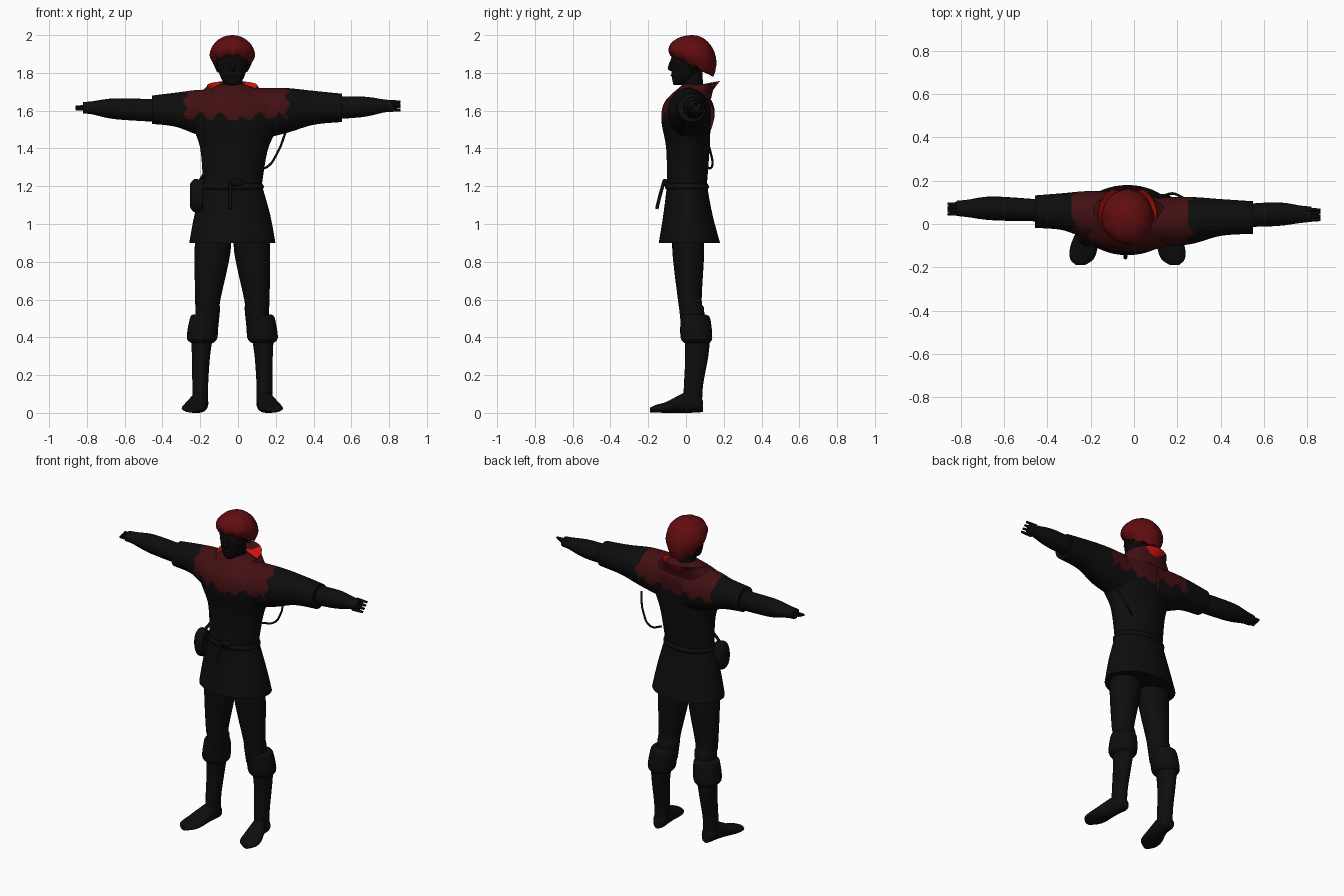
import bpy, bmesh
from math import sin, cos, pi, radians, sqrt
from mathutils import Vector

default_cube = bpy.data.objects.get("Cube")
if default_cube:
    bpy.data.objects.remove(default_cube)

MID = -.03  # body centre line
SEGMENTS = 48
parts = []


def material(name, red, green, blue):
    mat = bpy.data.materials.new(name)
    mat.use_nodes = True
    color = (red, green, blue, 1)
    mat.diffuse_color = color
    mat.node_tree.nodes["Principled BSDF"].inputs["Base Color"].default_value = color
    return mat


BLACK = material("black cloth", .004, .004, .004)
SKIN = material("dark skin", .003, .003, .003)
COWL = material("dark red cloth", .055, .005, .006)
HAIR = material("deep red hair", .12, .004, .005)
BRIGHT = material("bright red scarf", .7, .008, .004)


def skin_rings(name, rings, materials, caps=True, rule=None):
    """Join closed rings of points into a tube; the rule picks face colours."""
    bm = bmesh.new()
    rows = [[bm.verts.new(point) for point in ring] for ring in rings]
    for lower, upper in zip(rows, rows[1:]):
        for i in range(len(lower)):
            bm.faces.new((lower[i - 1], lower[i], upper[i], upper[i - 1]))
    if caps:
        bm.faces.new(rows[0])
        bm.faces.new(rows[-1])
    bmesh.ops.recalc_face_normals(bm, faces=bm.faces)
    if rule:
        for face in bm.faces:
            face.material_index = rule(face.calc_center_median())
    mesh = bpy.data.meshes.new(name)
    bm.to_mesh(mesh)
    bm.free()
    for mat in materials:
        mesh.materials.append(mat)
    obj = bpy.data.objects.new(name, mesh)
    bpy.context.collection.objects.link(obj)
    parts.append(obj)


def circle(count=SEGMENTS):
    return [2 * pi * i / count for i in range(count)]


def smooth_path(sections, steps):
    """Hermite interpolation between neighbouring sections."""
    points = [Vector(section) for section in sections]
    last = len(points) - 1
    path = []
    for i in range(last):
        start, end = points[i], points[i + 1]
        leave = (end - points[max(i - 1, 0)]) / 2
        arrive = (points[min(i + 2, last)] - start) / 2
        for step in range(steps):
            t = step / steps
            ease = t * t * (3 - 2 * t)
            path.append(start.lerp(end, ease) + leave * t * (1 - t) ** 2 - arrive * t * t * (1 - t))
    return path + [points[-1]]


def loft(name, axis, sections, materials, segments=24, steps=5, rule=None):
    """Each section is (position, centre a, centre b, radius a, radius b)."""
    rings = []
    for pos, centre_a, centre_b, radius_a, radius_b in smooth_path(sections, steps):
        ring = []
        for angle in circle(segments):
            a = centre_a + radius_a * cos(angle)
            b = centre_b + radius_b * sin(angle)
            ring.append({"x": (pos, a, b), "y": (a, pos, b), "z": (a, b, pos)}[axis])
        rings.append(ring)
    skin_rings(name, rings, materials, rule=rule)


def ball(name, x, y, z, width, depth, height, mat):
    rings = []
    for k in range(1, 12):
        slope = pi * k / 12
        rings.append([(x + width * sin(slope) * cos(angle), y + depth * sin(slope) * sin(angle),
                       z - height * cos(slope)) for angle in circle(16)])
    skin_rings(name, rings, [mat])


def cord(name, points, radius):
    curve = bpy.data.curves.new(name, "CURVE")
    curve.dimensions = "3D"
    curve.bevel_depth = radius
    curve.bevel_resolution = 2
    curve.use_fill_caps = True
    spline = curve.splines.new("BEZIER")
    spline.bezier_points.add(len(points) - 1)
    for knot, point in zip(spline.bezier_points, points):
        knot.co = point
        knot.handle_left_type = knot.handle_right_type = "AUTO"
    curve.materials.append(BLACK)
    bpy.context.collection.objects.link(bpy.data.objects.new(name, curve))


def cape_rule(centre):
    """Ragged edge of the shoulder cape across tunic and sleeves."""
    notch = max(0, 1 - abs(centre.x) * 25)
    hem = 1.57 + .02 * sin(centre.x * 60 + 1) - .035 * notch
    ragged = .01 * sin(centre.z * 70 + centre.y * 30)
    return int(centre.z > hem and -.28 < centre.x + ragged < .26)


# Tunic body and flared skirt
loft("tunic_body", "z", [
    (1.2, MID, .005, .155, .105), (1.4, -.02, .01, .18, .115), (1.55, -.01, 0, .24, .13),
    (1.65, -.01, .01, .24, .12), (1.74, MID, .035, .07, .05)],
    [BLACK, COWL], segments=96, steps=14, rule=cape_rule)
loft("tunic_skirt", "z", [
    (.9, MID, .018, .228, .162), (1.05, MID, .01, .2, .13), (1.21, MID, .005, .155, .105)], [BLACK], SEGMENTS)

# Arms: the right one is swept back and its sleeve is shorter
for side, sign, reach, back, drop in (("left", 1, 1, 0, 0), ("right", -1, -.83, .027, .01)):
    def arm(name, scale, sections, materials, segments=24, steps=5, rule=None):
        placed = [(x * scale, y + back, z - drop, depth, height) for x, y, z, depth, height in sections]
        loft(f"{side}_{name}", "x", placed, materials, segments, steps, rule)

    arm("sleeve", reach, [
        (.08, .01, 1.58, .11, .14), (.25, .015, 1.6, .11, .12), (.4, .03, 1.615, .085, .09),
        (.55, .03, 1.615, .075, .075)], [BLACK, COWL], SEGMENTS, 14, cape_rule)
    arm("forearm", sign, [
        (.42, .035, 1.61, .05, .06), (.65, .045, 1.62, .055, .055),
        (.77, .045, 1.625, .04, .035), (.82, .045, 1.625, .035, .03)], [BLACK])
    for k in range(4):
        y = .02 + k * .015
        z = 1.625 + (k - 1.5) * (.015 if sign > 0 else .004)
        arm("finger", sign, [(.79, y, z, .01, .01), (.86, y, z, .007, .007)], [SKIN], 10, 1)
    arm("thumb", sign, [(.74, .03, 1.61, .015, .015), (.82, .02, 1.61, .007, .007)], [SKIN], 10, 1)

# Legs with cuffed boots and pointed feet
for side, sign in (("left", 1), ("right", -1)):
    def limb(name, axis, sections):
        across = 1 if axis == "z" else 0
        placed = [(pos, MID + sign * out, b, radius_a, radius_b)
                  for pos, out, b, radius_a, radius_b in sections]
        loft(f"{side}_{name}", axis, placed, [BLACK], 28)

    limb("trouser_leg", "z", [
        (1, .1, .01, .09, .08), (.85, .105, .012, .095, .084), (.6, .13, .02, .067, .063),
        (.55, .13, .03, .065, .066), (.45, .135, .035, .06, .06)])
    limb("boot_cuff", "z", [
        (.52, .15, .045, .06, .06), (.5, .15, .05, .075, .078), (.4, .16, .055, .081, .084),
        (.37, .16, .058, .058, .066)])
    limb("boot", "z", [
        (.42, .16, .06, .06, .07), (.3, .166, .057, .048, .061), (.15, .17, .04, .042, .051),
        (.05, .17, .035, .042, .05)])
    limb("foot", "y", [
        (.09, .17, .035, .025, .03), (.06, .17, .05, .043, .048), (0, .178, .055, .045, .055),
        (-.1, .2, .03, .063, .03), (-.16, .21, .022, .055, .02), (-.19, .217, .015, .02, .012)])

# Belt with knot, hanging end and pouch
loft("belt", "z", [(1.18, MID, .005, .158, .108), (1.197, MID, .005, .167, .117),
                   (1.214, MID, .005, .158, .108)], [BLACK], SEGMENTS)
ball("belt_knot", -.01, -.11, 1.22, .04, .015, .02, BLACK)
cord("belt_end", [(-.04, -.115, 1.23), (-.04, -.135, 1.16), (-.04, -.155, 1.08)], .009)
loft("hip_pouch", "x", [(-.255, -.045, 1.15, .03, .06), (-.23, -.045, 1.15, .055, .088),
                        (-.185, -.045, 1.15, .05, .08)], [BLACK])
cord("pouch_strap", [(-.16, MID, 1.29), (-.195, -.045, 1.24), (-.215, -.05, 1.2)], .009)
cord("back_strap", [(.25, .09, 1.48), (.21, .13, 1.38), (.15, .135, 1.3), (.1, .1, 1.3)], .006)


def collar_ring(width, depth, shift, front, back):
    """Oval ring that climbs from a low front to a high back."""
    ring = []
    for angle in circle():
        climb = sqrt((1 + sin(angle)) / 2)
        ring.append((MID + width * cos(angle), shift + depth * sin(angle), front + (back - front) * climb))
    return ring


# Flared collar with a bright lining, over a scarf
steps = [k / 5 for k in range(6)]
skin_rings("cape_collar", [collar_ring(.134 + .08 * (1 - t) ** 2, .118 + .01 * t, .015 + .037 * t,
                                       1.635 + .037 * t, 1.665 + .092 * sqrt(t)) for t in steps],
           [COWL], caps=False)
skin_rings("collar_lining", [collar_ring(.134 - .045 * t, .128 - .045 * t, .052 - .017 * t,
                                         1.672 - .03 * t, 1.757 - .08 * t) for t in steps],
           [BRIGHT], caps=False)
loft("neck_scarf", "z", [(1.63, MID, .01, .1, .098), (1.68, MID, .015, .085, .08),
                         (1.715, MID, .025, .055, .05)], [BRIGHT], 32)

# Neck, head and face
loft("neck", "z", [(1.66, MID, .035, .053, .055), (1.82, MID, .03, .053, .058)], [SKIN])
loft("head", "z", [(1.735, MID, -.04, .025, .025), (1.76, MID, -.02, .053, .052),
                   (1.81, MID, 0, .073, .078), (1.88, MID, .017, .086, .095),
                   (1.96, MID, .03, .065, .07)], [SKIN], 32)
loft("nose", "z", [(1.81, MID, -.077, .01, .006), (1.825, MID, -.082, .015, .015),
                   (1.875, MID, -.073, .007, .006)], [SKIN])
ball("lips", MID, -.073, 1.787, .022, .009, .006, COWL)
for side, sign in (("left", 1), ("right", -1)):
    ball(f"{side}_eye", MID + sign * .034, -.069, 1.857, .017, .007, .005, HAIR)
    ball(f"{side}_ear", MID + sign * .084, .035, 1.845, .01, .018, .028, SKIN)

# Hair cap: short fringe in front, longer at the nape
hair_rings = []
for k in range(13):
    slope = -.45 + 2 * k / 12
    height = .3 + .7 * sin(slope)
    narrow = min(1, 1 + slope / 3)
    ring = []
    for angle in circle():
        hem = 1.84 - .055 * sin(angle) + .007 * sin(9 * angle)
        tuft = cos(slope) * (1 + .015 * sin(8 * angle + 5 * height) * (1 - height))
        ring.append((MID + .12 * narrow * tuft * cos(angle), .034 + .126 * tuft * sin(angle),
                     hem + (2 - hem) * height))
    hair_rings.append(ring)
skin_rings("hair", hair_rings, [HAIR])

# Smooth shading with crisp edges
bpy.ops.object.select_all(action="DESELECT")
for part in parts:
    part.select_set(True)
bpy.context.view_layer.objects.active = parts[0]
bpy.ops.object.shade_smooth_by_angle(angle=radians(50))
